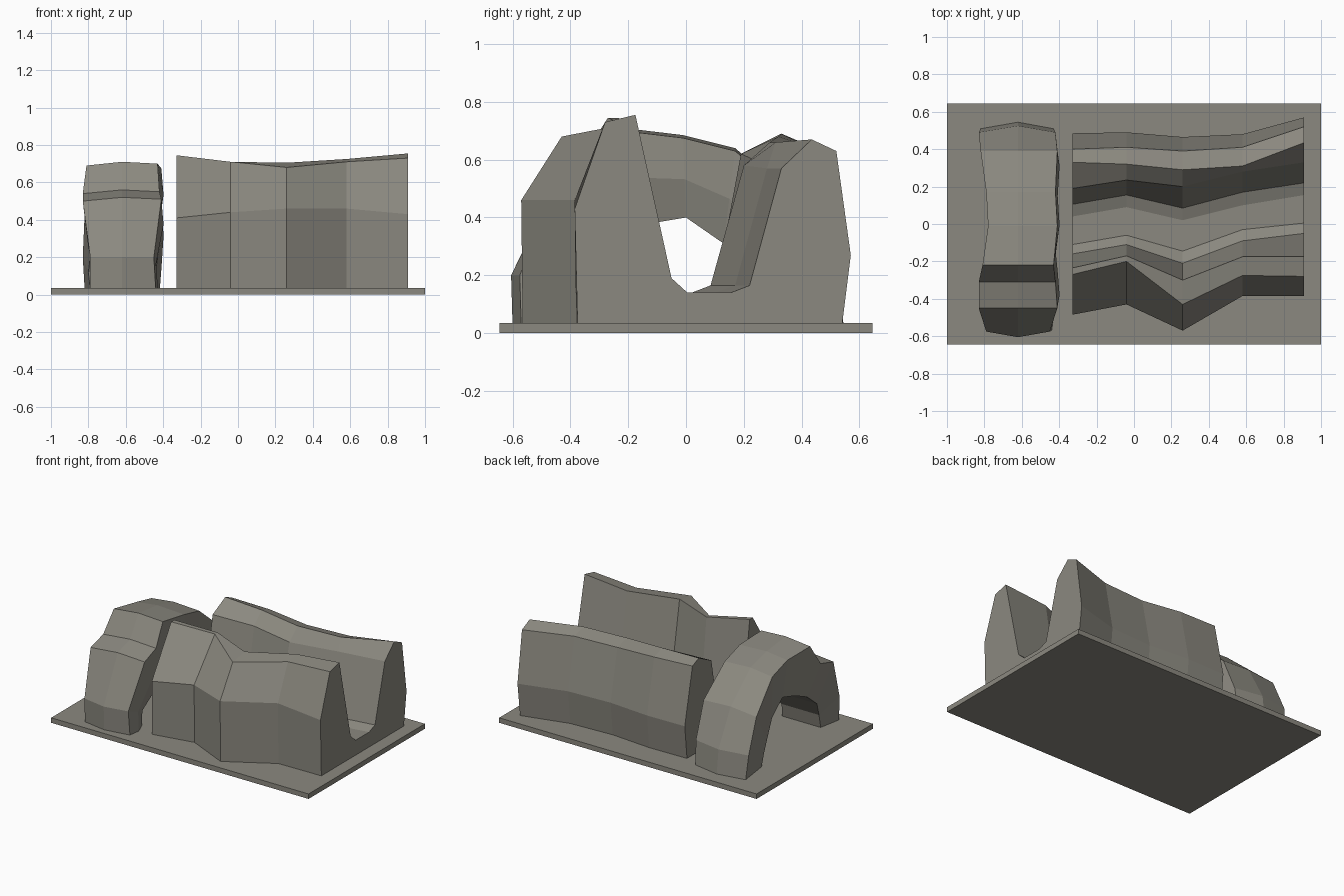
import bpy, bmesh

stone = bpy.data.materials.new("grey_stone")
stone.diffuse_color = (0.26, 0.25, 0.215, 1)


def loft(name, rings):
    """Skin closed rings of points, with a cap on each end."""
    bm = bmesh.new()
    rows = [[bm.verts.new(p) for p in ring] for ring in rings]
    n = len(rows[0])
    for a, b in zip(rows, rows[1:]):
        for i in range(n):
            j = (i + 1) % n
            bm.faces.new((a[i], a[j], b[j], b[i]))
    bm.faces.new(rows[0])
    bm.faces.new(rows[-1])
    bmesh.ops.recalc_face_normals(bm, faces=bm.faces)
    mesh = bpy.data.meshes.new(name)
    bm.to_mesh(mesh)
    bm.free()
    mesh.materials.append(stone)
    obj = bpy.data.objects.new(name, mesh)
    bpy.context.collection.objects.link(obj)
    return obj


# Base plate
loft("base_plate", [[(x, -0.645, 0), (x, 0.645, 0), (x, 0.645, 0.035), (x, -0.645, 0.035)]
                    for x in (-1, 1)])

# Canyon block: each rail gives y and z at five stations along x
G = 0.03
stations = (-0.33, -0.04, 0.26, 0.58, 0.91)
rails = [
    # front wall: foot, outer edge, crest
    ((-.48, -.425, -.565, -.38, -.375), (G,) * 5),
    ((-.485, -.43, -.57, -.385, -.385), (.41, .44, .46, .46, .43)),
    ((-.27, -.20, -.43, -.275, -.28), (.745, .71, .68, .71, .73)),
    ((-.235, -.17, -.30, -.175, -.175), (.745, .71, .705, .725, .755)),
    # channel floor
    ((-.16, -.11, -.21, -.09, -.05), (.19,) * 5),
    ((-.11, -.06, -.145, -.03, .005), (.14,) * 5),
    ((.04, .09, .02, .10, .155), (.14,) * 5),
    ((.105, .155, .085, .17, .22), (.165,) * 5),
    # back wall: inner edge, crest, outer edge, foot
    ((.19, .235, .20, .28, .33), (.62, .60, .58, .57, .57)),
    ((.33, .32, .29, .31, .435), (.69, .68, .66, .66, .67)),
    ((.40, .41, .39, .41, .52), (.66, .65, .63, .63, .63)),
    ((.485, .49, .465, .48, .57), (.27,) * 5),
    ((.46, .465, .44, .455, .54), (G,) * 5),
]
loft("canyon_walls", [[(x, ys[i], zs[i]) for ys, zs in rails]
                      for i, x in enumerate(stations)])

# Rock arch: left x, right x, outer (y, z), inner (y, z), from front foot to back foot
arch = [
    (-.79, -.44, -.57, G, -.41, G),
    (-.79, -.45, -.575, .20, -.39, .13),
    (-.83, -.41, -.45, .50, -.31, .25),
    (-.83, -.42, -.31, .54, -.20, .34),
    (-.81, -.43, -.22, .69, -.09, .385),
    (-.78, -.41, -.01, .665, 0, .40),
    (-.79, -.42, .17, .62, .13, .31),
    (-.82, -.41, .39, .43, .23, .20),
    (-.83, -.42, .49, .20, .28, .12),
    (-.82, -.43, .51, G, .29, G),
]
rings = []
for i, (x0, x1, oy, oz, iy, iz) in enumerate(arch):
    # the middle of the outer side bulges away from the opening
    by = -.03 if i < 2 else (.035 if i > 7 else 0)
    bz = .02 if 2 <= i <= 7 else 0
    rings.append([(x0, oy, oz), (-.62, oy + by, oz + bz), (x1, oy, oz + bz / 2),
                  (x1 + .012, oy * .5 + iy * .5, oz * .5 + iz * .5),
                  (x1 - .02, iy, iz), (x0 + .03, iy, iz)])
loft("rock_arch", rings)
